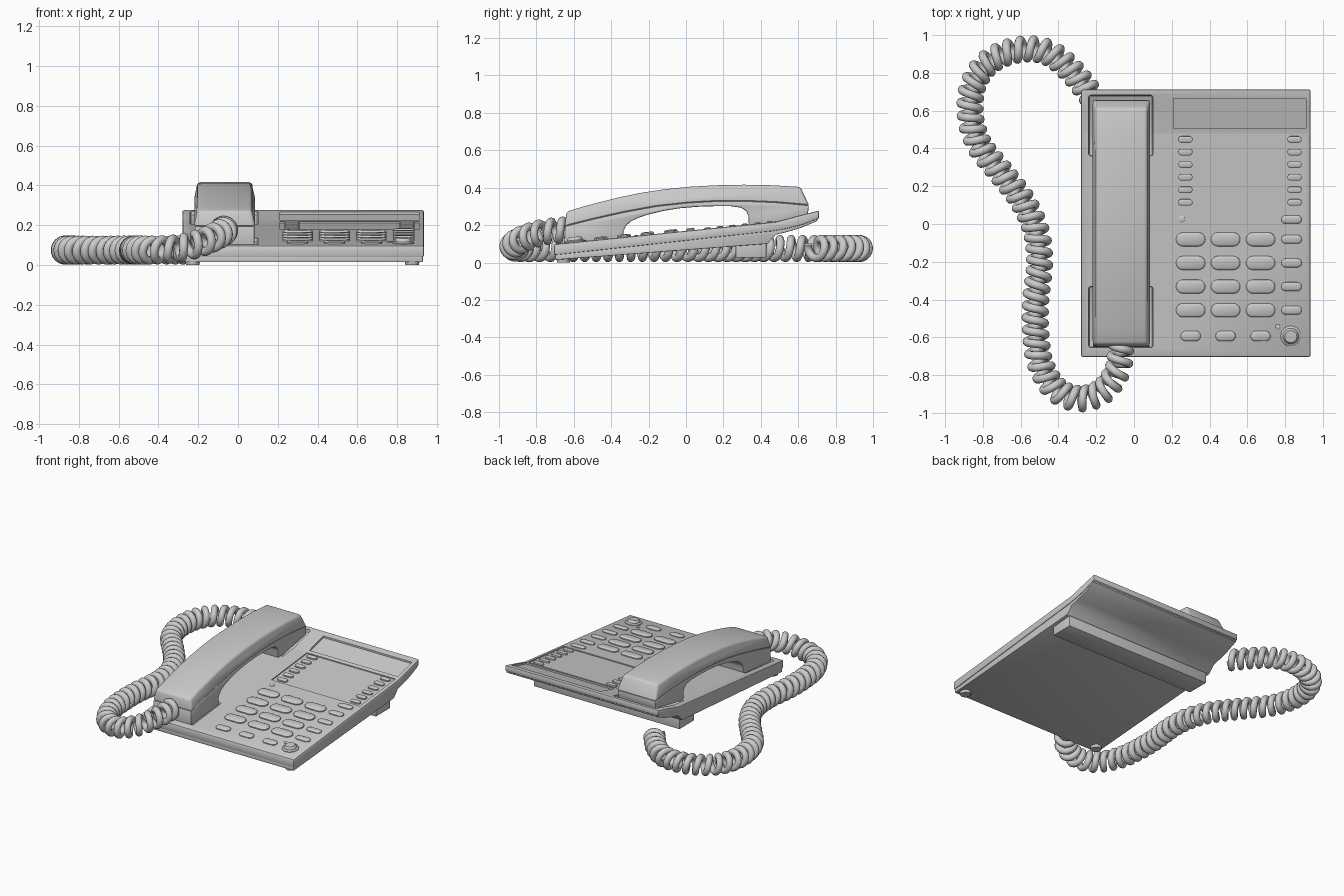
import bpy, bmesh, math
from mathutils import Vector, Matrix

if "Cube" in bpy.data.objects:
    bpy.data.objects.remove(bpy.data.objects["Cube"])

KNEE = (0.48, 0.218)
FRONT = (-0.705, 0.098)
BACK = (0.712, 0.278)


def surf(y):
    """Height and slope angle of the sloping console top at depth y."""
    a, b = (FRONT, KNEE) if y < KNEE[0] else (KNEE, BACK)
    s = (b[1] - a[1]) / (b[0] - a[0])
    return a[1] + s * (y - a[0]), math.atan(s)


def finish(name, bm, bevel=0.0, seg=2):
    bmesh.ops.recalc_face_normals(bm, faces=bm.faces)
    me = bpy.data.meshes.new(name)
    bm.to_mesh(me)
    bm.free()
    ob = bpy.data.objects.new(name, me)
    bpy.context.collection.objects.link(ob)
    activate(ob)
    if bevel:
        m = ob.modifiers.new("bevel", 'BEVEL')
        m.width, m.segments, m.limit_method = bevel, seg, 'ANGLE'
        m.angle_limit = math.radians(35)
        bpy.ops.object.modifier_apply(modifier=m.name)
    bpy.ops.object.shade_smooth_by_angle(angle=math.radians(32))
    return ob


def activate(ob):
    bpy.ops.object.select_all(action='DESELECT')
    ob.select_set(True)
    bpy.context.view_layer.objects.active = ob


def prism(name, pts, x0, x1, bevel=0.0, taper=None, seg=2):
    """Extrude a (y, z) profile along x; taper = (point count, inset) narrows the first points."""
    bm = bmesh.new()
    n, d = taper if taper else (0, 0)
    L = [bm.verts.new((x0 + (d if i < n else 0), y, z)) for i, (y, z) in enumerate(pts)]
    R = [bm.verts.new((x1 - (d if i < n else 0), y, z)) for i, (y, z) in enumerate(pts)]
    bm.faces.new(L)
    bm.faces.new(R[::-1])
    for i in range(len(pts)):
        j = (i + 1) % len(pts)
        bm.faces.new((L[i], R[i], R[j], L[j]))
    return finish(name, bm, bevel, seg)


def pill(name, x, y, w, h, rise=0.02, sink=0.014):
    """Rounded-end key standing on the sloping top."""
    r, n = h / 2, 10
    bm = bmesh.new()
    rings = []
    for inset, z in ((0, -sink), (0, rise * 0.45), (0.004, rise * 0.8), (0.010, rise)):
        q = r - min(inset, r * 0.5)
        ring = []
        for side in (1, -1):
            for k in range(n + 1 if w > h else n):
                t = -math.pi / 2 + math.pi * k / n + (0 if side > 0 else math.pi)
                ring.append(bm.verts.new((side * (w / 2 - r) + q * math.cos(t), q * math.sin(t), z)))
        rings.append(ring)
    for a, b in zip(rings, rings[1:]):
        for i in range(len(a)):
            j = (i + 1) % len(a)
            bm.faces.new((a[i], a[j], b[j], b[i]))
    bm.faces.new(rings[0][::-1])
    bm.faces.new(rings[-1])
    z, ang = surf(y)
    bm.transform(Matrix.Translation((x, y, z)) @ Matrix.Rotation(ang, 4, 'X'))
    return finish(name, bm)


def carve(target, x0, x1, y0, y1, depth, round_r=0.0):
    """Cut a recess that follows the sloping top."""
    ys = [y0] + ([KNEE[0]] if y0 < KNEE[0] < y1 else []) + [y1]
    floor = [(y, surf(y)[0] - depth) for y in ys]
    cutter = prism("recess_cutter", floor + [(y1, 0.5), (y0, 0.5)], x0, x1, round_r)
    m = target.modifiers.new("recess", 'BOOLEAN')
    m.operation, m.solver, m.object = 'DIFFERENCE', 'EXACT', cutter
    activate(target)
    bpy.ops.object.modifier_apply(modifier=m.name)
    bpy.data.objects.remove(cutter)


# Console: upper shell, bottom tray, stand bar and front feet
upper = prism("console_upper_shell", [FRONT, KNEE, (0.6, 0.25), BACK, (0.712, 0.235), (0.62, 0.2),
              (0.54, 0.18), (0.46, 0.166), (-0.705, 0.038)], -0.28, 0.935, 0.01)
prism("console_bottom_tray", [(-0.698, 0.05), (0.46, 0.18), (0.6, 0.21), (0.702, 0.25), (0.702, 0.222),
      (0.62, 0.187), (0.54, 0.163), (0.48, 0.149), (0.435, 0.1), (-0.698, 0.014)], -0.274, 0.929, 0.004)
prism("stand_bar", [(0.265, 0.13), (0.265, 0.026), (0.43, 0.026), (0.43, 0.14)], -0.25, 0.905, 0.006)
for side, x in (("left", -0.228), ("right", 0.875)):
    bm = bmesh.new()
    bmesh.ops.create_cone(bm, cap_ends=True, segments=24, radius1=0.034, radius2=0.04, depth=0.03,
                          matrix=Matrix.Translation((x, -0.655, 0.016)))
    finish("front_foot_" + side, bm)

# Recesses: label window, directory card, two handset wells
carve(upper, 0.21, 0.91, 0.505, 0.665, 0.012)
carve(upper, 0.21, 0.91, 0.077, 0.478, 0.007)
carve(upper, -0.24, 0.10, 0.36, 0.682, 0.022, 0.012)
carve(upper, -0.24, 0.10, -0.655, -0.33, 0.022, 0.012)
activate(upper)
bpy.ops.object.shade_smooth_by_angle(angle=math.radians(32))

# Memory keys beside the card
for i in range(6):
    y = 0.447 - i * 0.0666
    pill(f"memory_key_left_{i}", 0.272, y, 0.076, 0.034, 0.007)
    pill(f"memory_key_right_{i}", 0.85, y, 0.076, 0.034, 0.007)

# Keypad, side function keys and bottom row
cols = (0.30, 0.485, 0.67)
for r in range(4):
    y = -0.081 - r * 0.125
    for c, x in enumerate(cols):
        pill(f"keypad_key_{r}_{c}", x, y, 0.155, 0.073, 0.015)
    pill(f"function_key_{r}", 0.834, y, 0.108, 0.046, 0.013)
pill("function_key_top", 0.834, 0.024, 0.108, 0.044, 0.013)
for c, x in enumerate(cols):
    pill(f"bottom_key_{c}", x, -0.593, 0.106, 0.054, 0.013)
pill("round_key_collar", 0.83, -0.593, 0.108, 0.108, 0.01)
pill("round_key", 0.83, -0.593, 0.084, 0.084, 0.028)
pill("indicator_light_upper", 0.253, 0.025, 0.036, 0.036, 0.007)
pill("indicator_light_lower", 0.762, -0.545, 0.027, 0.027, 0.007)

# Handset: tapered upper shell over an arched lower shell
top = [(-0.638, 0.272), (-0.55, 0.299), (-0.465, 0.322), (-0.36, 0.348), (-0.25, 0.371), (-0.12, 0.391),
       (0.015, 0.405), (0.16, 0.413), (0.31, 0.416), (0.46, 0.413), (0.612, 0.404)]
seam = [(0.66, 0.302), (0.48, 0.318), (0.31, 0.325), (0.16, 0.324), (0.015, 0.316), (-0.16, 0.297),
        (-0.33, 0.266), (-0.5, 0.228), (-0.65, 0.19)]
prism("handset_upper_shell", top + seam, -0.222, 0.088, 0.016, (len(top), 0.018), 3)
arch = [(-0.335, 0.12), (-0.335, 0.165), (-0.322, 0.195), (-0.295, 0.22), (-0.25, 0.241), (-0.2, 0.257),
        (-0.12, 0.276), (-0.035, 0.29), (0.06, 0.298), (0.15, 0.301), (0.24, 0.301), (0.295, 0.293),
        (0.322, 0.275), (0.333, 0.25), (0.337, 0.19)]
prism("handset_lower_shell", [(y * 0.996, z + 0.004) for y, z in seam] + [(-0.652, 0.09)] + arch
      + [(0.65, 0.248)], -0.217, 0.083, 0.007)

# Coiled cord: helix around a smooth path from the handset to the console back
way = [Vector(p) for p in (
    (-0.07, -0.64, 0.175), (-0.085, -0.77, 0.16), (-0.165, -0.885, 0.12), (-0.29, -0.925, 0.085),
    (-0.415, -0.875, 0.075), (-0.495, -0.74, 0.075), (-0.52, -0.58, 0.075), (-0.52, -0.40, 0.075),
    (-0.50, -0.21, 0.075), (-0.52, -0.03, 0.075), (-0.595, 0.13, 0.075), (-0.71, 0.28, 0.075),
    (-0.82, 0.42, 0.075), (-0.867, 0.58, 0.075), (-0.85, 0.74, 0.075), (-0.765, 0.86, 0.075),
    (-0.61, 0.923, 0.075), (-0.46, 0.91, 0.075), (-0.335, 0.815, 0.075), (-0.225, 0.68, 0.075))]
ext = [2 * way[0] - way[1]] + way + [2 * way[-1] - way[-2]]
path = []
for i in range(len(way) - 1):
    a, b, c, d = ext[i:i + 4]
    for k in range(80):
        t = k / 80
        path.append(0.5 * (2 * b + (c - a) * t + (2 * a - 5 * b + 4 * c - d) * t * t
                           + (3 * b - a - 3 * c + d) * t ** 3))
path.append(way[-1])
pitch, coil_r, wire_r = 0.062, 0.051, 0.022
pts, dist = [], 0.0
for i in range(len(path) - 1):
    p, q = path[i], path[i + 1]
    tan = (q - p).normalized()
    side = tan.cross(Vector((0, 0, 1))).normalized()
    up = side.cross(tan)
    ang = 2 * math.pi * dist / pitch
    pts.append(p + coil_r * (math.cos(ang) * side + math.sin(ang) * up))
    dist += (q - p).length
cu = bpy.data.curves.new("coiled_cord", 'CURVE')
cu.dimensions = '3D'
cu.bevel_depth, cu.bevel_resolution, cu.use_fill_caps = wire_r, 3, True
sp = cu.splines.new('POLY')
sp.points.add(len(pts) - 1)
for s, p in zip(sp.points, pts):
    s.co = (*p, 1)
cord = bpy.data.objects.new("coiled_cord", cu)
bpy.context.collection.objects.link(cord)
activate(cord)
bpy.ops.object.convert(target='MESH')
bpy.ops.object.shade_smooth_by_angle(angle=math.radians(60))
